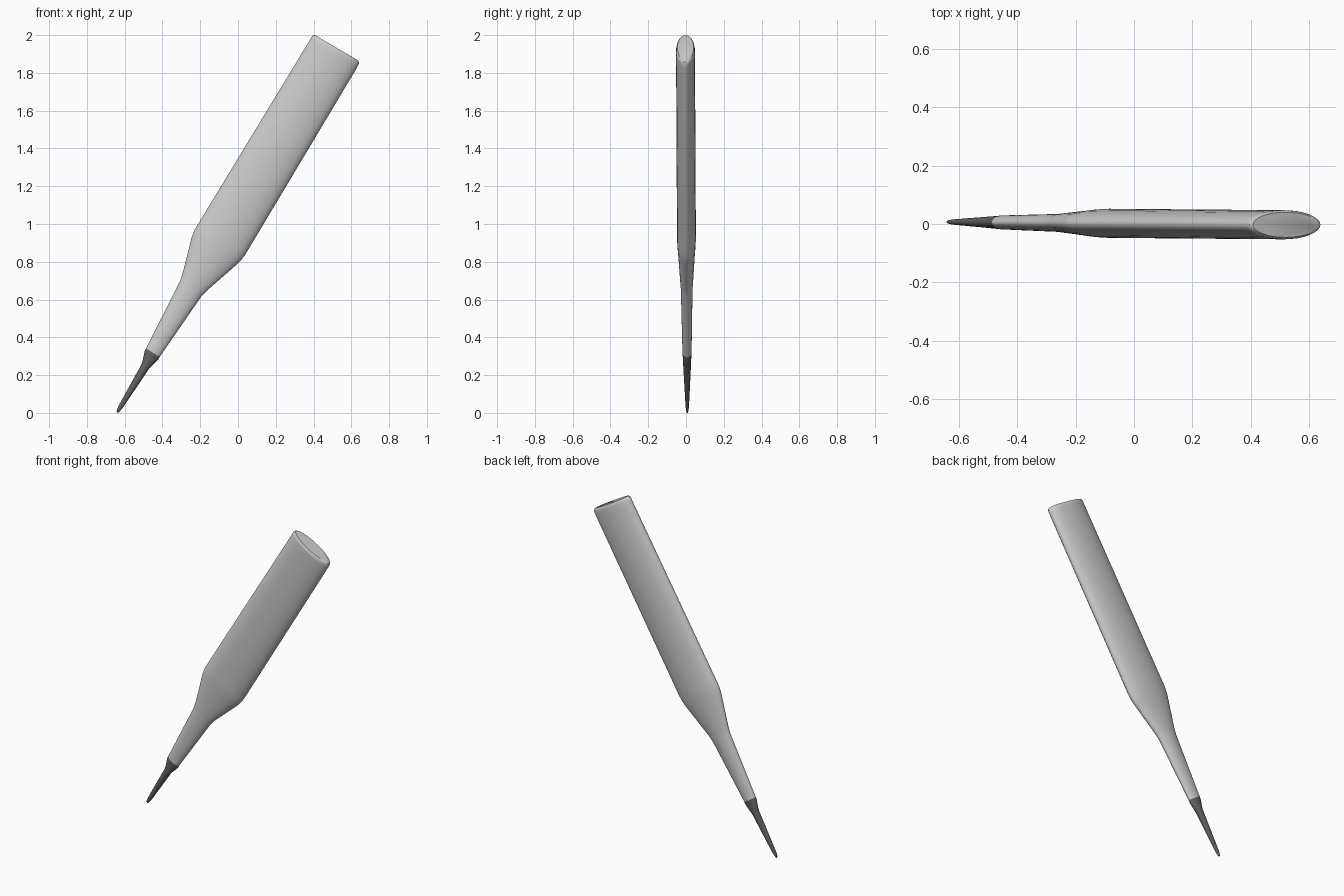
import bpy, bmesh, math
from mathutils import Vector

if "Cube" in bpy.data.objects:
    bpy.data.objects.remove(bpy.data.objects["Cube"])

SEGMENTS = 32


def loft(name, sections, color=None):
    """Oval loft; each section = left x, left z, right x, right z, half depth."""
    bm = bmesh.new()
    rings = []
    for lx, lz, rx, rz, depth in sections:
        left, right = Vector((lx, 0, lz)), Vector((rx, 0, rz))
        mid, half = (left + right) / 2, (right - left) / 2
        lean = Vector((0, 0.007 - 0.005 * mid.z, 0))
        ring = []
        for i in range(SEGMENTS):
            a = math.tau * i / SEGMENTS
            ring.append(bm.verts.new(mid + lean + half * math.cos(a)
                                     + Vector((0, depth * math.sin(a), 0))))
        rings.append(ring)
    for low, high in zip(rings, rings[1:]):
        for i in range(SEGMENTS):
            j = (i + 1) % SEGMENTS
            bm.faces.new((low[i], low[j], high[j], high[i]))
    bm.faces.new(rings[0][::-1])
    bm.faces.new(rings[-1])
    bmesh.ops.recalc_face_normals(bm, faces=bm.faces)
    mesh = bpy.data.meshes.new(name)
    bm.to_mesh(mesh)
    bm.free()
    obj = bpy.data.objects.new(name, mesh)
    bpy.context.collection.objects.link(obj)
    if color:
        mat = bpy.data.materials.new(name + "_material")
        mat.diffuse_color = color
        mat.use_nodes = True
        mat.node_tree.nodes["Principled BSDF"].inputs["Base Color"].default_value = mat.diffuse_color
        mesh.materials.append(mat)
    bpy.ops.object.select_all(action='DESELECT')
    obj.select_set(True)
    bpy.context.view_layer.objects.active = obj
    bpy.ops.object.shade_smooth_by_angle(angle=math.radians(40))
    return obj


# Flat, oval handle with a narrow neck and a softened top rim
loft("handle", [
    (-0.487, 0.342, -0.415, 0.296, 0.024),
    (-0.308, 0.695, -0.195, 0.615, 0.031),
    (-0.293, 0.740, -0.165, 0.647, 0.034),
    (-0.245, 0.930, -0.015, 0.778, 0.045),
    (-0.230, 0.968, 0.012, 0.803, 0.048),
    (-0.208, 1.005, 0.040, 0.840, 0.050),
    (0.378, 1.970, 0.628, 1.824, 0.050),
    (0.388, 1.988, 0.639, 1.845, 0.050),
    (0.396, 1.998, 0.640, 1.857, 0.048),
    (0.408, 2.000, 0.632, 1.868, 0.043),
])

# Dark tapered tip with a flared collar
loft("tip", [
    (-0.640, 0.002, -0.635, 0.000, 0.003),
    (-0.643, 0.011, -0.626, 0.008, 0.006),
    (-0.632, 0.038, -0.609, 0.028, 0.009),
    (-0.516, 0.248, -0.471, 0.234, 0.020),
    (-0.507, 0.268, -0.458, 0.246, 0.021),
    (-0.494, 0.328, -0.422, 0.282, 0.023),
    (-0.487, 0.342, -0.415, 0.296, 0.024),
], (0.12, 0.12, 0.12, 1))
